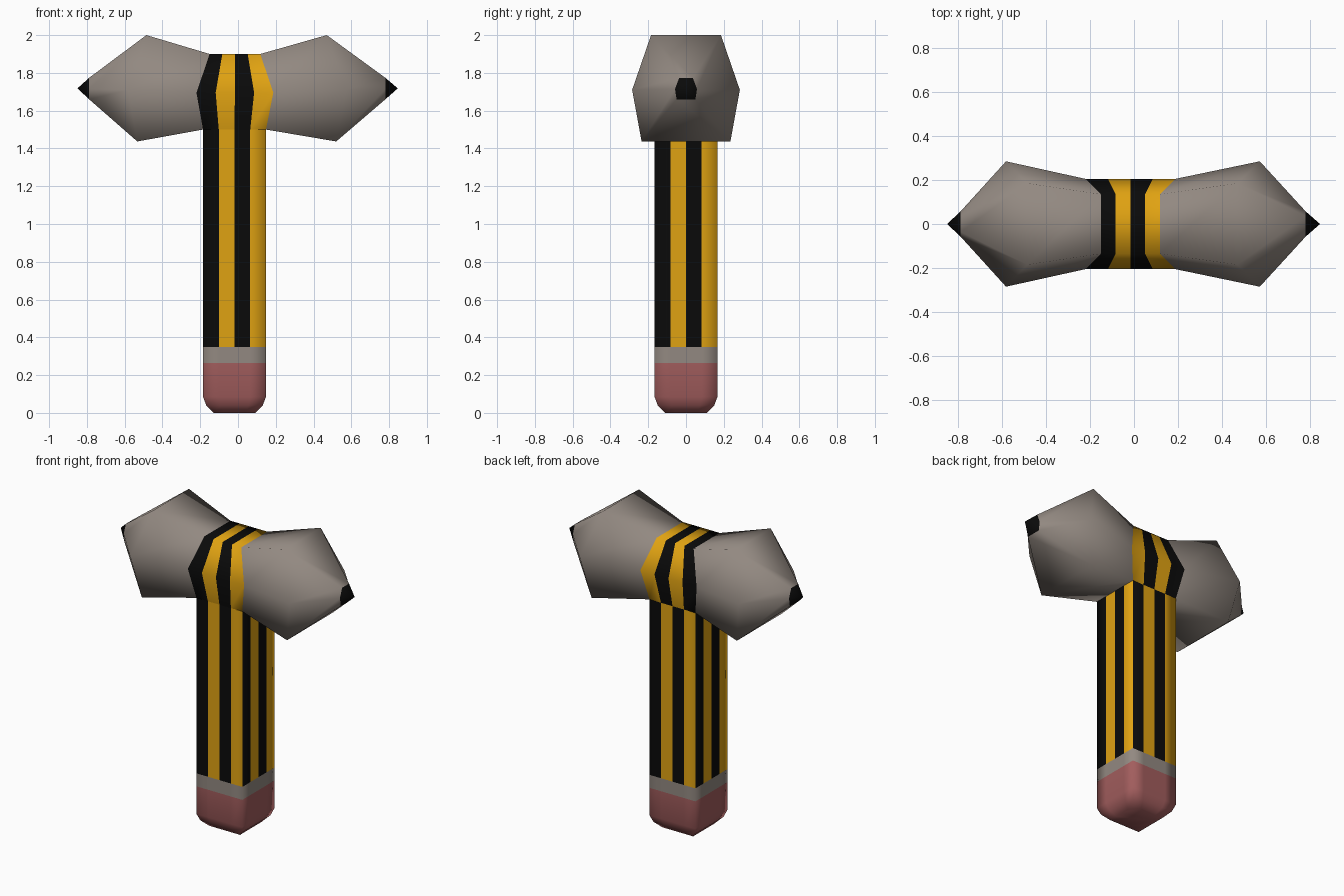
import bpy, bmesh
from mathutils import Vector

if "Cube" in bpy.data.objects:
    bpy.data.objects.remove(bpy.data.objects["Cube"])


def material(name, rgb):
    m = bpy.data.materials.new(name)
    m.diffuse_color = (*rgb, 1)
    m.use_nodes = True
    m.node_tree.nodes["Principled BSDF"].inputs["Base Color"].default_value = m.diffuse_color
    return m


BLACK = material("black", (0.003, 0.003, 0.003))
YELLOW = material("yellow", (0.74, 0.36, 0.006))
GREY = material("warm grey", (0.29, 0.25, 0.22))
PINK = material("eraser pink", (0.36, 0.11, 0.11))


def loft(name, rings, mats, rule, caps=()):
    """Skin equal rings; rule(row, column, columns) gives a material index or None to skip."""
    bm = bmesh.new()
    rows = [[bm.verts.new(p) for p in ring] for ring in rings]
    n = len(rings[0])
    for i in range(len(rows) - 1):
        for j in range(n):
            slot = rule(i, j, n)
            if slot is not None:
                k = (j + 1) % n
                f = bm.faces.new((rows[i][j], rows[i][k], rows[i + 1][k], rows[i + 1][j]))
                f.material_index = slot
    for c in caps:
        bm.faces.new(rows[c])
    bmesh.ops.remove_doubles(bm, verts=bm.verts, dist=1e-5)
    bmesh.ops.recalc_face_normals(bm, faces=bm.faces)
    for f in bm.faces:
        f.smooth = True
    me = bpy.data.meshes.new(name)
    bm.to_mesh(me)
    bm.free()
    for m in mats:
        me.materials.append(m)
    ob = bpy.data.objects.new(name, me)
    bpy.context.collection.objects.link(ob)
    return ob


# Square shaft: four columns per side
CX, HALF = -0.0185, 0.1665


def square(z, inset=0):
    r = HALF - inset
    corners = [Vector((CX + a * r, b * r, z)) for a, b in ((-1, -1), (1, -1), (1, 1), (-1, 1))]
    return [corners[s].lerp(corners[(s + 1) % 4], t / 4) for s in range(4) for t in range(4)]


loft("eraser", [square(0, 0.055), square(0.04, 0.017), square(0.085), square(0.265)],
     [PINK], lambda i, j, n: 0, caps=(0,))
loft("ferrule", [square(0.265), square(0.35)], [GREY], lambda i, j, n: 0)
loft("striped_shaft", [square(0.35), square(1.2), square(1.5)], [BLACK, YELLOW],
     lambda i, j, n: j % 2)


# Head: six-sided rings lofted along x, from point to point
def hexagon(xs, ys, zs):
    (xt, xm, xb), (yt, ym, yb), (zt, zm, zb) = xs, ys, zs
    return [Vector(p) for p in ((xt, -yt, zt), (xt, yt, zt), (xm, ym, zm),
                                (xb, yb, zb), (xb, -yb, zb), (xm, -ym, zm))]


WIDE = ((0.185, 0.285, 0.235), (2.0, 1.71, 1.437))
COLLAR = ((0.135, 0.205, 0.1665), (1.9, 1.695, 1.5))
TIP = ((0.036, 0.058, 0.05), (1.774, 1.715, 1.66))

collar_l = hexagon((-0.15, -0.22, -0.185), *COLLAR)
collar_r = hexagon((0.118, 0.187, 0.148), *COLLAR)
head = [[Vector((-0.85, 0, 1.718))] * 6,
        hexagon((-0.788,) * 3, *TIP),
        hexagon((-0.485, -0.582, -0.533), *WIDE)]
head += [[a.lerp(b, t / 4) for a, b in zip(collar_l, collar_r)] for t in range(5)]
head += [hexagon((0.47, 0.572, 0.52), *WIDE),
         hexagon((0.78,) * 3, *TIP),
         [Vector((0.846, 0, 1.718))] * 6]


def head_colour(i, j, n):
    if 3 <= i <= 6:                       # striped collar, open where the shaft enters
        return None if j == 3 else (i - 3) % 2
    return 0 if i in (0, 9) else 2        # black points, grey cones


# Point rows are triangles, so build them from the ring inside and an apex
def build_head():
    ob = loft("double_pick_head", head[1:-1], [BLACK, YELLOW, GREY],
              lambda i, j, n: head_colour(i + 1, j, n))
    bm = bmesh.new()
    bm.from_mesh(ob.data)
    for ring, apex in ((head[1], head[0][0]), (head[-2], head[-1][0])):
        top = bm.verts.new(apex)
        near = [min(bm.verts, key=lambda v: (v.co - p).length) for p in ring]
        for j in range(6):
            bm.faces.new((near[j], near[(j + 1) % 6], top)).smooth = True
    bmesh.ops.recalc_face_normals(bm, faces=bm.faces)
    bm.to_mesh(ob.data)
    bm.free()


build_head()
